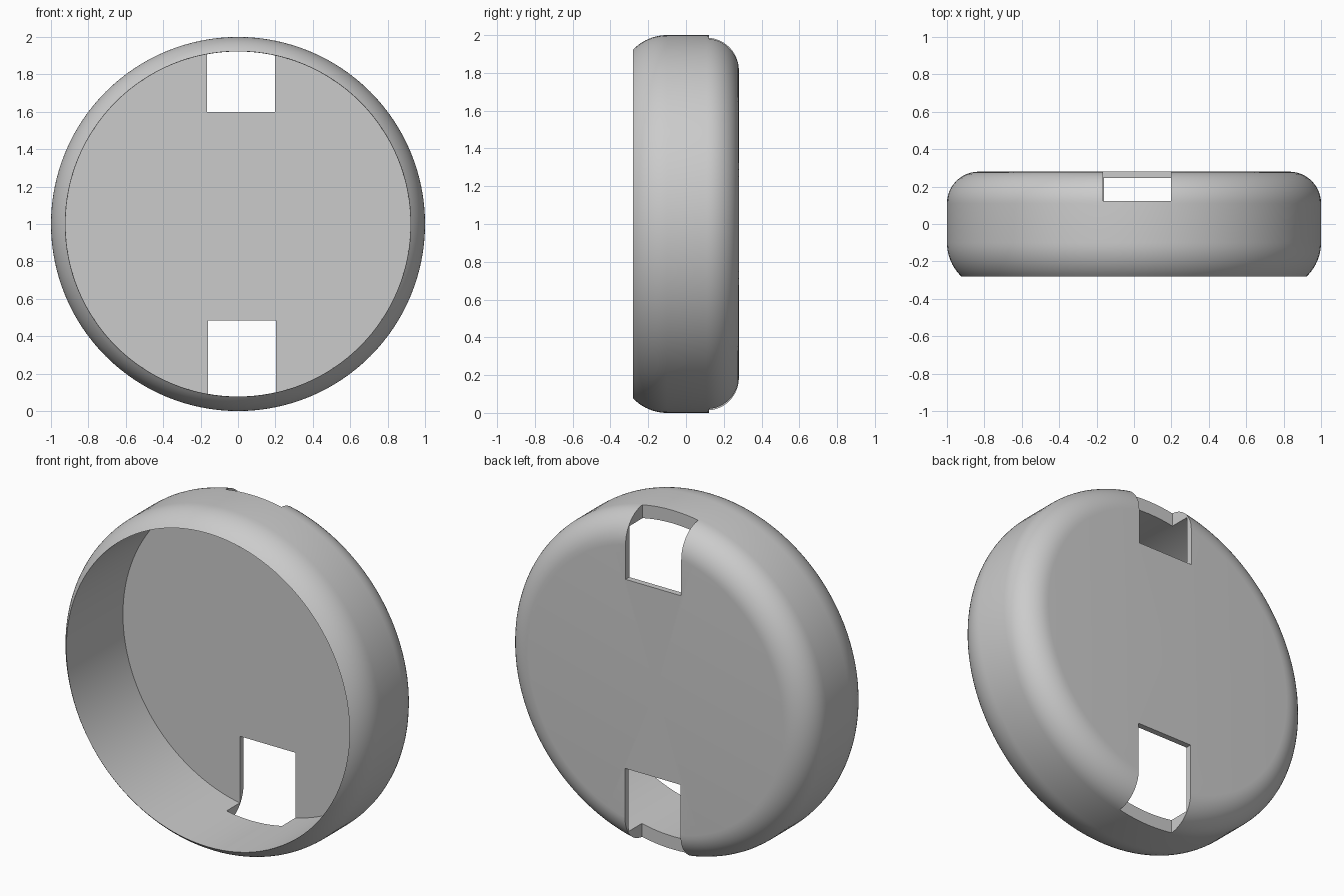
import bpy, bmesh, math
from mathutils import Matrix

if "Cube" in bpy.data.objects:
    bpy.data.objects.remove(bpy.data.objects["Cube"])

SEG = 128
HALF = 0.28          # half depth of the cap
INNER = 0.922        # bore radius
FLOOR = 0.245        # inner face of the back plate


def arc(cy, cr, rad, a0, a1, n):
    """Points (radius, y) on an arc; angle 0 points outwards, 90 to the back."""
    return [(cr + rad * math.cos(a), cy + rad * math.sin(a))
            for a in (math.radians(a0 + (a1 - a0) * i / n) for i in range(n + 1))]


# Cross-section: bore, knife-edged front rim, outer wall, rounded back
profile = [(0, FLOOR), (INNER, FLOOR)]
profile += arc(-0.10, 0.75, 0.25, -46.05, 0, 10)
profile += arc(HALF - 0.17, 0.83, 0.17, 0, 90, 12)
profile += [(0, HALF)]

# Round cap, lathed about the y axis
bm = bmesh.new()
verts = [bm.verts.new((r, y, 0)) for r, y in profile]
edges = [bm.edges.new(p) for p in zip(verts, verts[1:])]
bmesh.ops.spin(bm, geom=verts + edges, cent=(0, 0, 0), axis=(0, 1, 0),
               angle=2 * math.pi, steps=SEG, use_merge=True)
bmesh.ops.remove_doubles(bm, verts=bm.verts, dist=1e-5)
bmesh.ops.recalc_face_normals(bm, faces=bm.faces)
bmesh.ops.translate(bm, verts=bm.verts, vec=(0, 0, 1))
mesh = bpy.data.meshes.new("round_cap")
bm.to_mesh(mesh)
bm.free()
cap = bpy.data.objects.new("round_cap", mesh)
bpy.context.collection.objects.link(cap)

grey = bpy.data.materials.new("plain grey")
grey.diffuse_color = (0.6, 0.6, 0.6, 1)
grey.use_nodes = True
grey.node_tree.nodes["Principled BSDF"].inputs["Base Color"].default_value = grey.diffuse_color
mesh.materials.append(grey)


def cut_slot(name, x0, x1, z0, z1, y0=0.122, y1=0.5):
    """Cut a box-shaped opening through the back plate and rounded edge."""
    b = bmesh.new()
    bmesh.ops.create_cube(b, size=1, matrix=Matrix.Translation(
        ((x0 + x1) / 2, (y0 + y1) / 2, (z0 + z1) / 2))
        @ Matrix.Diagonal((x1 - x0, y1 - y0, z1 - z0, 1)))
    m = bpy.data.meshes.new(name)
    b.to_mesh(m)
    b.free()
    m.materials.append(grey)
    cutter = bpy.data.objects.new(name, m)
    bpy.context.collection.objects.link(cutter)
    mod = cap.modifiers.new(name, 'BOOLEAN')
    mod.operation = 'DIFFERENCE'
    mod.solver = 'EXACT'
    mod.object = cutter
    bpy.context.view_layer.objects.active = cap
    bpy.ops.object.modifier_apply(modifier=name)
    bpy.data.objects.remove(cutter)


# Openings at the top and bottom of the back
cut_slot("top_slot", -0.165, 0.198, 1.60, 2.2)
cut_slot("bottom_slot", -0.16, 0.202, -0.2, 0.485)

# Smooth curved walls, sharp rims
bpy.ops.object.select_all(action='DESELECT')
cap.select_set(True)
bpy.context.view_layer.objects.active = cap
bpy.ops.object.shade_smooth_by_angle(angle=math.radians(30))
